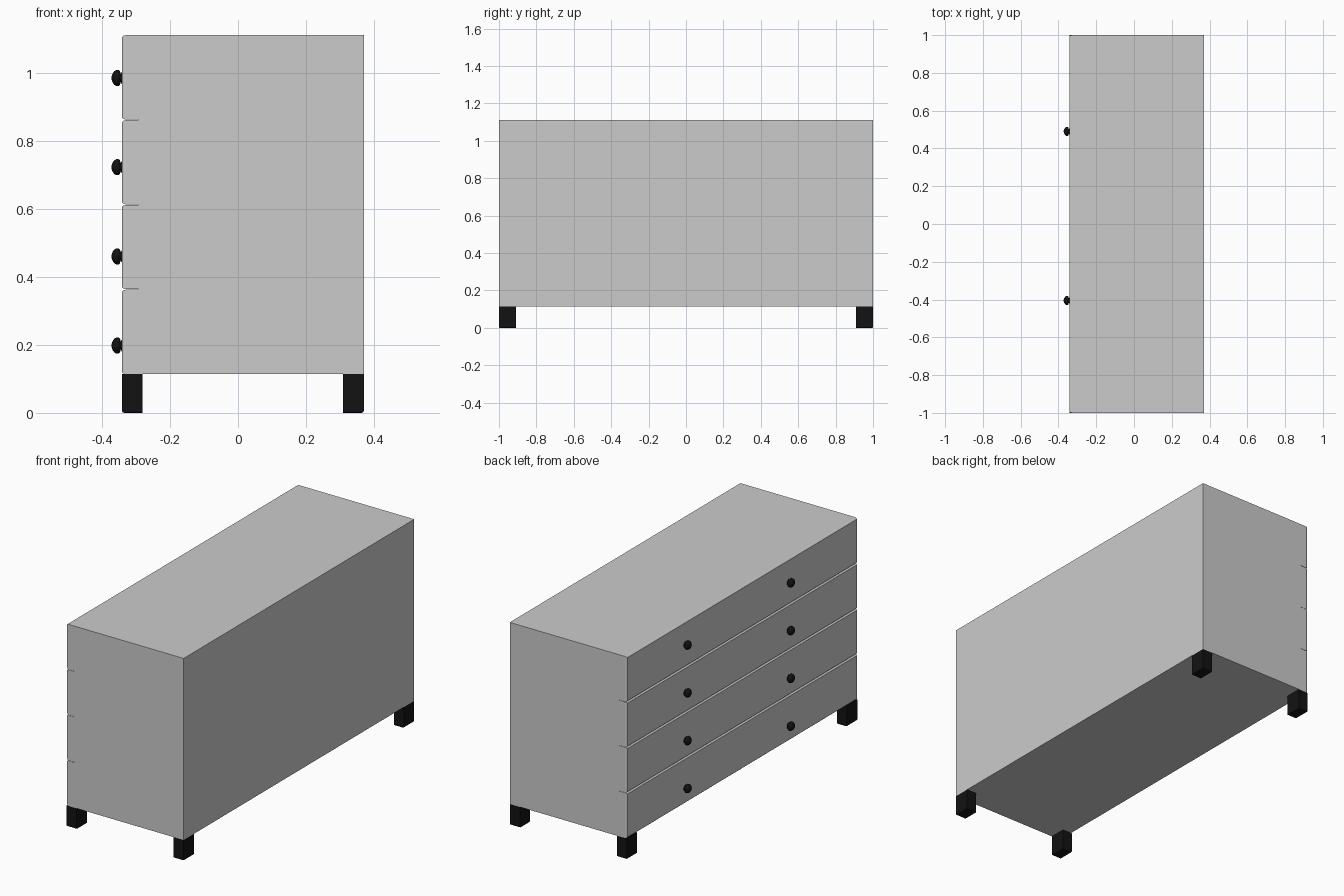
import bpy, bmesh, math
from mathutils import Matrix, Vector

if "Cube" in bpy.data.objects:
    bpy.data.objects.remove(bpy.data.objects["Cube"])

black = bpy.data.materials.new("black_paint")
black.diffuse_color = (0.006, 0.006, 0.006, 1)
black.use_nodes = True
black.node_tree.nodes["Principled BSDF"].inputs["Base Color"].default_value = black.diffuse_color


def finish(name, bm, mat=None):
    bmesh.ops.recalc_face_normals(bm, faces=bm.faces)
    me = bpy.data.meshes.new(name)
    bm.to_mesh(me)
    bm.free()
    ob = bpy.data.objects.new(name, me)
    bpy.context.collection.objects.link(ob)
    if mat:
        me.materials.append(mat)
    return ob


def box(lo, hi):
    bm = bmesh.new()
    lo, hi = Vector(lo), Vector(hi)
    m = Matrix.Translation((lo + hi) / 2) @ Matrix.Diagonal((*(hi - lo), 1))
    bmesh.ops.create_cube(bm, size=1, matrix=m)
    return bm


def loft(bm, rings):
    # bridge consecutive closed rings and cap both ends
    vs = [[bm.verts.new(p) for p in r] for r in rings]
    n = len(vs[0])
    for a, b in zip(vs, vs[1:]):
        for i in range(n):
            bm.faces.new((a[i], a[(i + 1) % n], b[(i + 1) % n], b[i]))
    bm.faces.new(vs[0])
    bm.faces.new(vs[-1])


# Carcass behind the drawer fronts
BACK, SEAM, FRONT = 0.37, -0.293, -0.341
Z0, Z1 = 0.114, 1.111
finish("carcass", box((SEAM, -1, Z0), (BACK, 1, Z1)))

# Four drawer fronts with eased outer edges
H = (Z1 - Z0) / 4
for k in range(4):
    bm = bmesh.new()
    rings = []
    for x, inset in ((SEAM, 0), (FRONT + 0.012, 0), (FRONT + 0.004, 0.002), (FRONT, 0.006)):
        y = 1 - inset
        a = Z0 + k * H + inset + (0.0006 if k > 0 else 0)
        b = Z0 + (k + 1) * H - inset - (0.0006 if k < 3 else 0)
        rings.append([(x, -y, a), (x, y, a), (x, y, b), (x, -y, b)])
    loft(bm, rings)
    finish(f"drawer_front_{k + 1}", bm)

# Round knobs: flared base, narrow neck, domed cap
profile = [(-0.339, 0.018), (-0.342, 0.017), (-0.345, 0.012), (-0.347, 0.020),
           (-0.351, 0.0235), (-0.358, 0.0235), (-0.364, 0.020), (-0.369, 0.013),
           (-0.372, 0.004)]
SIDES = 24
for k in range(4):
    zc = 0.198 + k * 0.2623
    for side, yc in (("left", 0.49), ("right", -0.405)):
        bm = bmesh.new()
        loft(bm, [[(x, yc + r * math.cos(math.tau * i / SIDES),
                    zc + r * math.sin(math.tau * i / SIDES)) for i in range(SIDES)]
                  for x, r in profile])
        for f in bm.faces:
            f.smooth = len(f.verts) == 4
        finish(f"knob_{side}_{k + 1}", bm, black)

# Block feet with eased outer bottom edges
for xn, x0, x1, xo in (("drawer_side", FRONT, -0.281, FRONT), ("back_side", 0.309, BACK, BACK)):
    for yn, s in (("left", 1), ("right", -1)):
        bm = box((x0, min(s, s * 0.91), 0), (x1, max(s, s * 0.91), Z0))
        edges = [e for e in bm.edges if all(v.co.z < 0.01 for v in e.verts)
                 and (all(abs(v.co.x - xo) < 1e-4 for v in e.verts)
                      or all(abs(v.co.y - s) < 1e-4 for v in e.verts))]
        bmesh.ops.bevel(bm, geom=edges, offset=0.006, segments=2, profile=0.5, affect='EDGES')
        finish(f"foot_{xn}_{yn}", bm, black)
